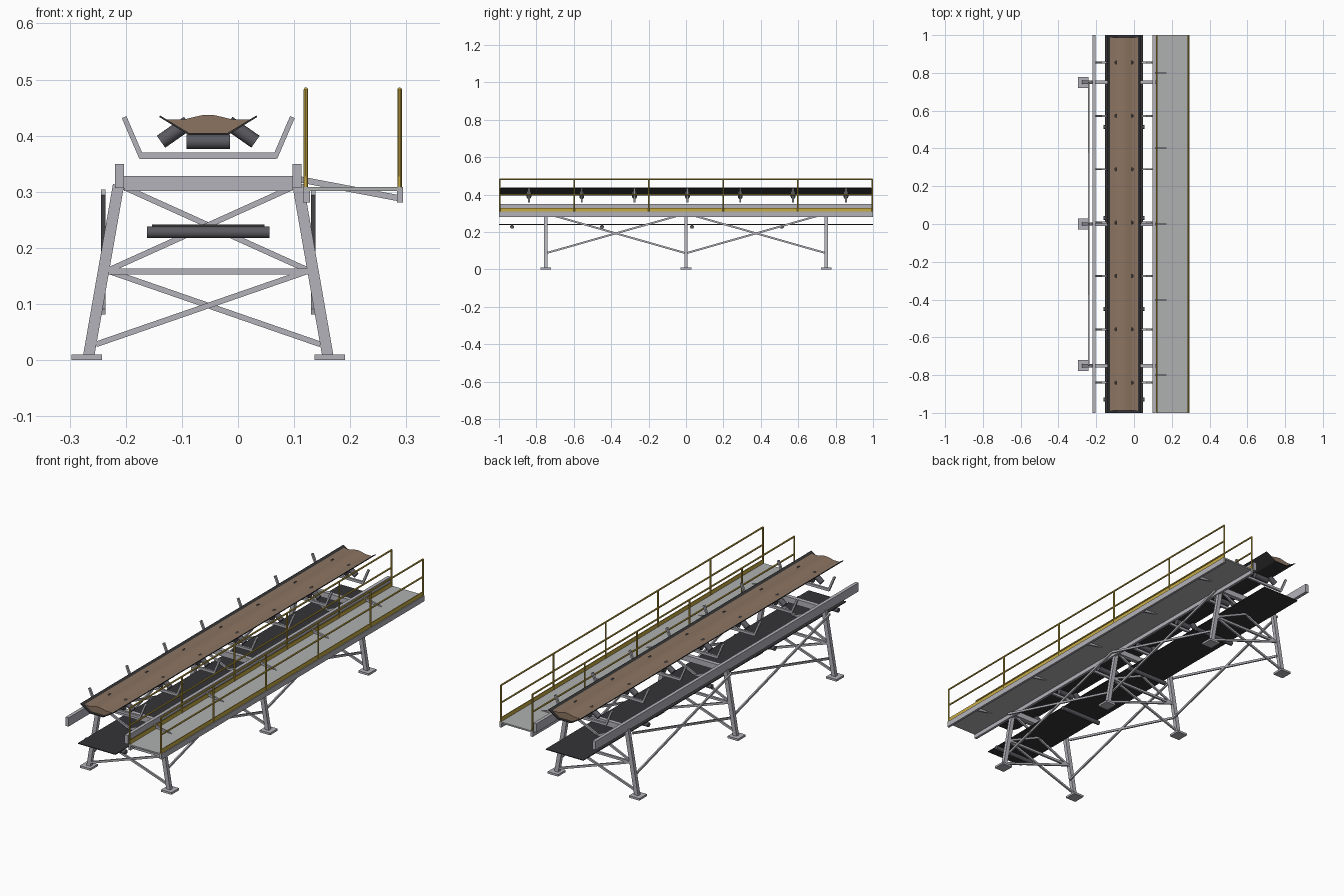
import bpy, bmesh, math
from mathutils import Vector, Matrix

cube = bpy.data.objects.get("Cube")
if cube:
    bpy.data.objects.remove(cube, do_unlink=True)

CX = -0.053                      # conveyor centre line


def material(name, rgb):
    m = bpy.data.materials.new(name)
    m.use_nodes = True
    m.diffuse_color = (*rgb, 1)
    bsdf = next(n for n in m.node_tree.nodes if n.type == 'BSDF_PRINCIPLED')
    bsdf.inputs["Base Color"].default_value = (*rgb, 1)
    return m


STEEL = material("galvanised grey", (0.45, 0.45, 0.49))
DECK = material("deck grey", (0.43, 0.44, 0.44))
YELLOW = material("safety yellow", (0.58, 0.41, 0.06))
RUBBER = material("belt black", (0.035, 0.035, 0.038))
ROLLER = material("roller dark grey", (0.1, 0.1, 0.115))
ORE = material("ore brown", (0.26, 0.175, 0.12))


def finish(name, bm, mat, smooth=False):
    bmesh.ops.recalc_face_normals(bm, faces=bm.faces)
    me = bpy.data.meshes.new(name)
    bm.to_mesh(me)
    bm.free()
    me.materials.append(mat)
    ob = bpy.data.objects.new(name, me)
    bpy.context.collection.objects.link(ob)
    if smooth:
        bpy.ops.object.select_all(action='DESELECT')
        ob.select_set(True)
        bpy.context.view_layer.objects.active = ob
        bpy.ops.object.shade_smooth_by_angle(angle=math.radians(35))
    return ob


def box(name, x, y, z, mat):
    """Box from (min, max) ranges."""
    bm = bmesh.new()
    size = [r[1] - r[0] for r in (x, y, z)]
    mid = [(r[1] + r[0]) / 2 for r in (x, y, z)]
    bmesh.ops.create_cube(bm, size=1, matrix=Matrix.Translation(mid) @ Matrix.Diagonal((*size, 1)))
    return finish(name, bm, mat)


def frame(p, q, side):
    """Matrix with z along p-q and x along the side direction."""
    p, q = Vector(p), Vector(q)
    d = (q - p).normalized()
    s = Vector(side)
    s = (s - d * s.dot(d)).normalized()
    rot = Matrix((s, d.cross(s), d)).transposed().to_4x4()
    return Matrix.Translation((p + q) / 2) @ rot, (q - p).length


def bar(name, p, q, side, width, depth, mat=STEEL):
    """Flat bar between two points; width is measured along side."""
    m, length = frame(p, q, side)
    bm = bmesh.new()
    bmesh.ops.create_cube(bm, size=1, matrix=m @ Matrix.Diagonal((width, depth, length, 1)))
    return finish(name, bm, mat)


def rod(name, p, q, radius, mat, sides=16):
    m, length = frame(p, q, (0.3, 0.5, 0.8))
    bm = bmesh.new()
    bmesh.ops.create_cone(bm, cap_ends=True, segments=sides, radius1=radius,
                          radius2=radius, depth=length, matrix=m)
    return finish(name, bm, mat, True)


def extrude(name, profile, half, mat):
    """Extrude an x-z outline along y."""
    bm = bmesh.new()
    face = bm.faces.new([bm.verts.new((CX + x, -half, z)) for x, z in profile])
    ext = bmesh.ops.extrude_face_region(bm, geom=[face])
    verts = [v for v in ext["geom"] if isinstance(v, bmesh.types.BMVert)]
    bmesh.ops.translate(bm, verts=verts, vec=(0, 2 * half, 0))
    return finish(name, bm, mat)


def mirror(half):
    """Complete a left-to-right outline from its right half."""
    return [(-x, z) for x, z in reversed(half) if x > 0] + half


Y = (0, 1, 0)
X = (1, 0, 0)
SIDES = ((-1, "right"), (1, "left"))

# Main stringers
for s, tag in SIDES:
    a, b = CX + s * 0.150, CX + s * 0.166
    box(f"{tag}_stringer", (min(a, b), max(a, b)), (-1, 1), (0.307, 0.349), STEEL)

# Trestles
for y in (-0.75, 0, 0.75):
    box("trestle_head_beam", (CX - 0.15, CX + 0.15), (y - 0.01, y + 0.01), (0.301, 0.328), STEEL)
    bar("trestle_middle_beam", (CX - 0.178, y, 0.158), (CX + 0.178, y, 0.158), Y, 0.01, 0.011)
    for s, tag in SIDES:
        foot = CX + s * 0.213
        bar(f"{tag}_leg", (foot, y, 0.008), (CX + s * 0.16, y, 0.312), Y, 0.018, 0.02)
        mid = CX + s * 0.2165
        box(f"{tag}_base_plate", (mid - 0.0275, mid + 0.0275), (y - 0.029, y + 0.029), (0, 0.01), STEEL)
        off = y + s * 0.003
        bar("lower_cross_brace", (CX + s * 0.2, off, 0.028), (CX - s * 0.182, off, 0.16), Y, 0.008, 0.01)
        bar("upper_cross_brace", (CX + s * 0.178, off, 0.16), (CX - s * 0.15, off, 0.308), Y, 0.008, 0.01)

# Long side braces between the trestles
for s, tag in SIDES:
    x = CX + s * 0.187
    for y in (-0.75, 0):
        bar(f"{tag}_side_brace", (x, y, 0.086), (x, y + 0.75, 0.299), X, 0.0075, 0.01)
        bar(f"{tag}_side_brace", (x, y, 0.299), (x, y + 0.75, 0.086), X, 0.0075, 0.01)

# Troughed carrying belt and its load
under = [(0.035, 0.401), (0.087, 0.433)]
over = [(0.086, 0.436), (0.034, 0.4045)]
extrude("carrying_belt", mirror(under) + over + [(-x, z) for x, z in reversed(over)], 1, RUBBER)
crown = [(0.075, 0.429), (0.042, 0.429), (0.022, 0.434), (0.008, 0.437)]
extrude("ore_load", [(-0.034, 0.404), (0.034, 0.404)] + crown
        + [(-x, z) for x, z in reversed(crown)], 0.988, ORE)

# Return belt and rollers
box("return_belt", (CX - 0.1, CX + 0.1), (-1, 1), (0.238, 0.2415), RUBBER)
for i in range(4):
    y = -0.93 + i * 0.481
    rod("return_roller", (CX - 0.109, y, 0.2275), (CX + 0.109, y, 0.2275), 0.0105, ROLLER)

# Carrying idlers: cradle bracket and three rollers
tilt = math.radians(35)
axis = Vector((-math.cos(tilt), 0, math.sin(tilt))) * 0.0295
for i in range(7):
    y = -0.84 + i * 0.2825
    box("idler_base", (CX - 0.122, CX + 0.122), (y - 0.005, y + 0.005), (0.358, 0.37), STEEL)
    rod("centre_roller", (CX - 0.039, y, 0.389), (CX + 0.039, y, 0.389), 0.013, ROLLER)
    for s, tag in SIDES:
        bar(f"{tag}_idler_arm", (CX + s * 0.119, y, 0.361), (CX + s * 0.15, y, 0.433), Y, 0.01, 0.009)
        mid = Vector((CX + s * 0.060, y, 0.406))
        lean = Vector((axis.x * s, 0, axis.z))
        rod(f"{tag}_wing_roller", mid - lean, mid + lean, 0.013, ROLLER)

# Walkway deck, edge beams and support struts
box("walkway_deck", (0.116, 0.294), (-1, 1), (0.301, 0.308), DECK)
box("inner_edge_beam", (0.116, 0.128), (-1, 1), (0.281, 0.301), STEEL)
box("outer_edge_beam", (0.283, 0.294), (-1, 1), (0.281, 0.301), STEEL)
for i in range(5):
    y = -0.8 + i * 0.4
    bar("walkway_strut", (0.11, y, 0.322), (0.284, y, 0.289), Y, 0.008, 0.011)

# Handrails
END = 0.996
for x, tag in ((0.121, "inner"), (0.288, "outer")):
    for i in range(6):
        y = -END + i * END * 0.4
        rod(f"{tag}_rail_post", (x, y, 0.308), (x, y, 0.482), 0.004, YELLOW, 10)
    for z, part in ((0.482, "top"), (0.398, "middle")):
        rod(f"{tag}_{part}_rail", (x, -END, z), (x, END, z), 0.004, YELLOW, 10)
    box(f"{tag}_toe_board", (x - 0.002, x + 0.002), (-1, 1), (0.308, 0.327), YELLOW)
